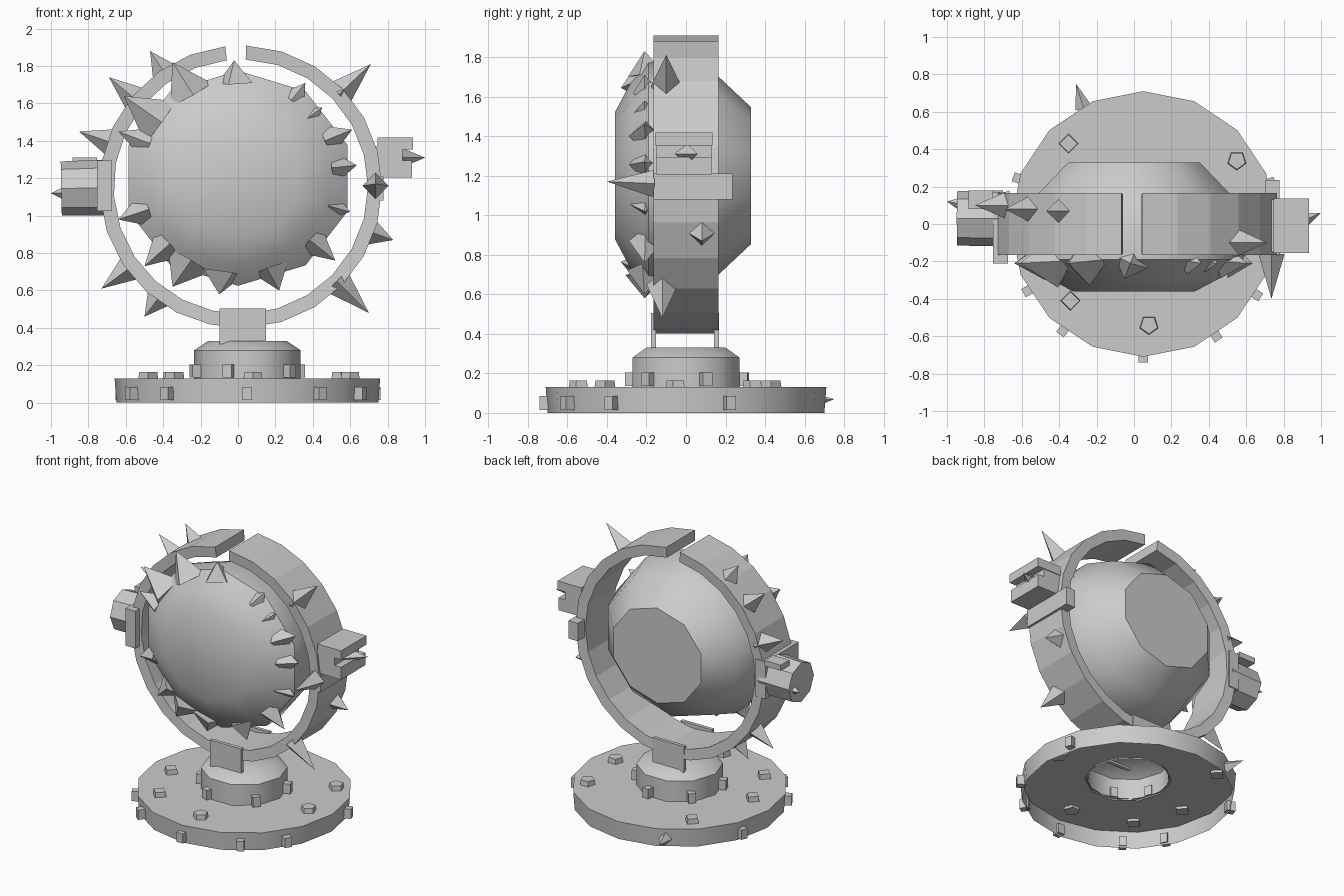
import bpy, bmesh, math
from mathutils import Vector, Matrix

cube = bpy.data.objects.get("Cube")
if cube:
    bpy.data.objects.remove(cube, do_unlink=True)

grey = bpy.data.materials.new("light_grey")
grey.use_nodes = True
grey.diffuse_color = (0.6, 0.6, 0.6, 1)
grey.node_tree.nodes["Principled BSDF"].inputs["Base Color"].default_value = (0.6, 0.6, 0.6, 1)


def finish(name, bm, smooth=None):
    me = bpy.data.meshes.new(name)
    bm.to_mesh(me)
    bm.free()
    me.materials.append(grey)
    if smooth:
        me.shade_smooth()
        me.set_sharp_from_angle(angle=math.radians(smooth))
    ob = bpy.data.objects.new(name, me)
    bpy.context.collection.objects.link(ob)
    return ob


def lathe(name, profile, sides, matrix, smooth=40, cap_end=True, cap_start=False):
    """Turn a (radius, height) profile around local z."""
    bm = bmesh.new()
    rings = []
    for r, h in profile:
        angles = [2 * math.pi * i / sides for i in range(sides)]
        rings.append([bm.verts.new((r * math.cos(a), r * math.sin(a), h)) for a in angles])
    for a, b in zip(rings, rings[1:]):
        for i in range(sides):
            j = (i + 1) % sides
            bm.faces.new((a[i], a[j], b[j], b[i]))
    if cap_end:
        bm.faces.new(rings[-1])
    if cap_start:
        bm.faces.new(rings[0][::-1])
    bm.transform(matrix)
    return finish(name, bm, smooth)


def block(name, centre, size, turn=0, axis='Z', taper=1.0):
    bm = bmesh.new()
    bmesh.ops.create_cube(bm, size=1)
    for v in bm.verts:
        if v.co.z > 0:
            v.co.x *= taper
            v.co.y *= taper
    bm.transform(Matrix.Translation(centre) @ Matrix.Rotation(turn, 4, axis)
                 @ Matrix.Diagonal((*size, 1)))
    return finish(name, bm)


def spike(name, base, tip, radius, sides=4, end=0.0):
    """Pyramid (or stud, when end > 0) running from base to tip."""
    base, tip = Vector(base), Vector(tip)
    d = tip - base
    bm = bmesh.new()
    bmesh.ops.create_cone(bm, cap_ends=True, segments=sides, radius1=radius,
                          radius2=end, depth=d.length)
    bm.transform(Matrix.Translation((base + tip) / 2) @ d.to_track_quat('Z', 'Y').to_matrix().to_4x4())
    return finish(name, bm)


# Base plate and pedestal, hollow underneath
BX = 0.05
place = Matrix.Translation((BX, 0, 0))
lathe("base_plate", [(0.70, 0), (0.71, 0.13), (0.27, 0.13)], 16, place, cap_end=False)
lathe("pedestal", [(0.285, 0.12), (0.285, 0.28), (0.21, 0.33)], 10, place)

# Studs on top of the base, around its rim and on the pedestal
for i, (x, y) in enumerate([(-0.35, 0.43), (0.55, 0.34), (-0.34, -0.41), (0.08, -0.54),
                            (-0.48, -0.08), (0.6, -0.05)]):
    spike("base_top_stud", (x, y, 0.11), (x, y, 0.165), 0.055, 4 + i % 2, 0.048)
for deg in (-150, -127, -90, -57, -32, 18, 160):
    a = math.radians(deg)
    c, s = math.cos(a), math.sin(a)
    block("base_rim_stud", (BX + 0.71 * c, 0.71 * s, 0.05), (0.06, 0.05, 0.07), a)
spike("base_rim_spike", (-0.27, 0.62, 0.06), (-0.31, 0.75, 0.07), 0.045)
for deg in (-110, -40, 20, 80, 140, 200):
    a = math.radians(deg)
    block("pedestal_stud", (BX + 0.29 * math.cos(a), 0.29 * math.sin(a), 0.17),
          (0.06, 0.05, 0.07), a)

# Two neck plates between pedestal and ring
for y in (-0.165, 0.155):
    block("neck_plate", (0.025, y, 0.41), (0.25, 0.025, 0.19))

# Open ring, as an arc of wedge segments with a gap at the top
RX, RZ, STEPS = 0.015, 1.155, 24
bm = bmesh.new()
sections = []
for i in range(STEPS + 1):
    a = math.radians(92 + 4.3 + i * (360 - 8.5) / STEPS)
    sections.append([bm.verts.new((RX + r * math.cos(a), y, RZ + r * math.sin(a)))
                     for r, y in ((0.68, -0.16), (0.755, -0.165), (0.755, 0.165), (0.68, 0.16))])
for a, b in zip(sections, sections[1:]):
    for k in range(4):
        m = (k + 1) % 4
        bm.faces.new((a[k], a[m], b[m], b[k]))
bm.faces.new(sections[0])
bm.faces.new(sections[-1])
bmesh.ops.recalc_face_normals(bm, faces=bm.faces)
finish("ring", bm)

# Spikes on the ring, each growing from the nearest ring point
for x, y, z in [(-0.47, 0.07, 1.88), (-0.69, 0.08, 1.74), (-0.85, 0.1, 1.45),
                (-0.73, 0.04, 0.61), (-0.5, 0.0, 0.46), (0.7, -0.12, 0.48),
                (0.71, -0.1, 1.81), (0.83, 0.08, 0.87)]:
    d = Vector((x - RX, 0, z - RZ)).normalized() * 0.72
    spike("ring_spike", (RX + d.x, y, RZ + d.z), (x, y, z), 0.08)

# Lamp head: lens in front, bowl behind, turned around y
head = (Matrix.Translation((0.0, 0, 1.2)) @ Matrix.Diagonal((1.07, 1, 1, 1))
        @ Matrix.Rotation(-math.pi / 2, 4, 'X') @ Matrix.Rotation(math.pi / 10, 4, 'Z'))
lathe("lamp_head", [(0.32, -0.36), (0.47, -0.28), (0.575, -0.19), (0.575, -0.05),
                    (0.505, 0.16), (0.345, 0.33)], 10, head, 40, True, True)

# Jagged spikes around the lens rim: tip x, tip z, width
for x, z, w in [(-0.02, 1.83, 0.1), (-0.35, 1.82, 0.13), (-0.61, 1.64, 0.14),
                (-0.64, 1.45, 0.09), (0.36, 1.71, 0.07), (0.45, 1.58, 0.07),
                (0.61, 1.46, 0.09), (0.635, 1.27, 0.09), (0.6, 1.02, 0.08),
                (0.52, 0.76, 0.09), (0.22, 0.6, 0.1), (-0.1, 0.58, 0.12),
                (-0.35, 0.62, 0.13), (-0.5, 0.73, 0.1), (-0.64, 0.98, 0.1)]:
    d = Vector((x, 0, z - 1.2))
    b = d.normalized() * min(0.51, d.length - 0.11)
    spike("lens_spike", (b.x, -0.2, 1.2 + b.z), (x, -0.21, z), w, 4)

# Right pivot knob: flange, drum and small point
block("right_knob_flange", (-0.715, -0.02, 1.16), (0.08, 0.38, 0.27))
spike("right_knob_drum", (-0.70, 0.03, 1.15), (-0.945, 0.03, 1.145), 0.15, 8, 0.145)
spike("right_knob_point", (-0.94, 0.11, 1.12), (-1.0, 0.12, 1.12), 0.03)
block("right_knob_lug", (-0.82, 0.13, 1.29), (0.13, 0.1, 0.04))

# Left pivot knob: slotted block with a point
block("left_knob_top", (0.84, -0.01, 1.385), (0.19, 0.29, 0.065))
block("left_knob_core", (0.80, -0.01, 1.32), (0.16, 0.28, 0.1))
block("left_knob_bottom", (0.835, -0.01, 1.25), (0.19, 0.28, 0.09))
spike("left_knob_point", (0.86, 0.0, 1.31), (1.0, 0.06, 1.31), 0.06)

# Side plate across the ring, drawn out to a forward point
block("side_plate", (0.74, 0.035, 1.145), (0.075, 0.4, 0.13))
spike("side_plate_point", (0.735, -0.16, 1.16), (0.735, -0.4, 1.17), 0.07)
